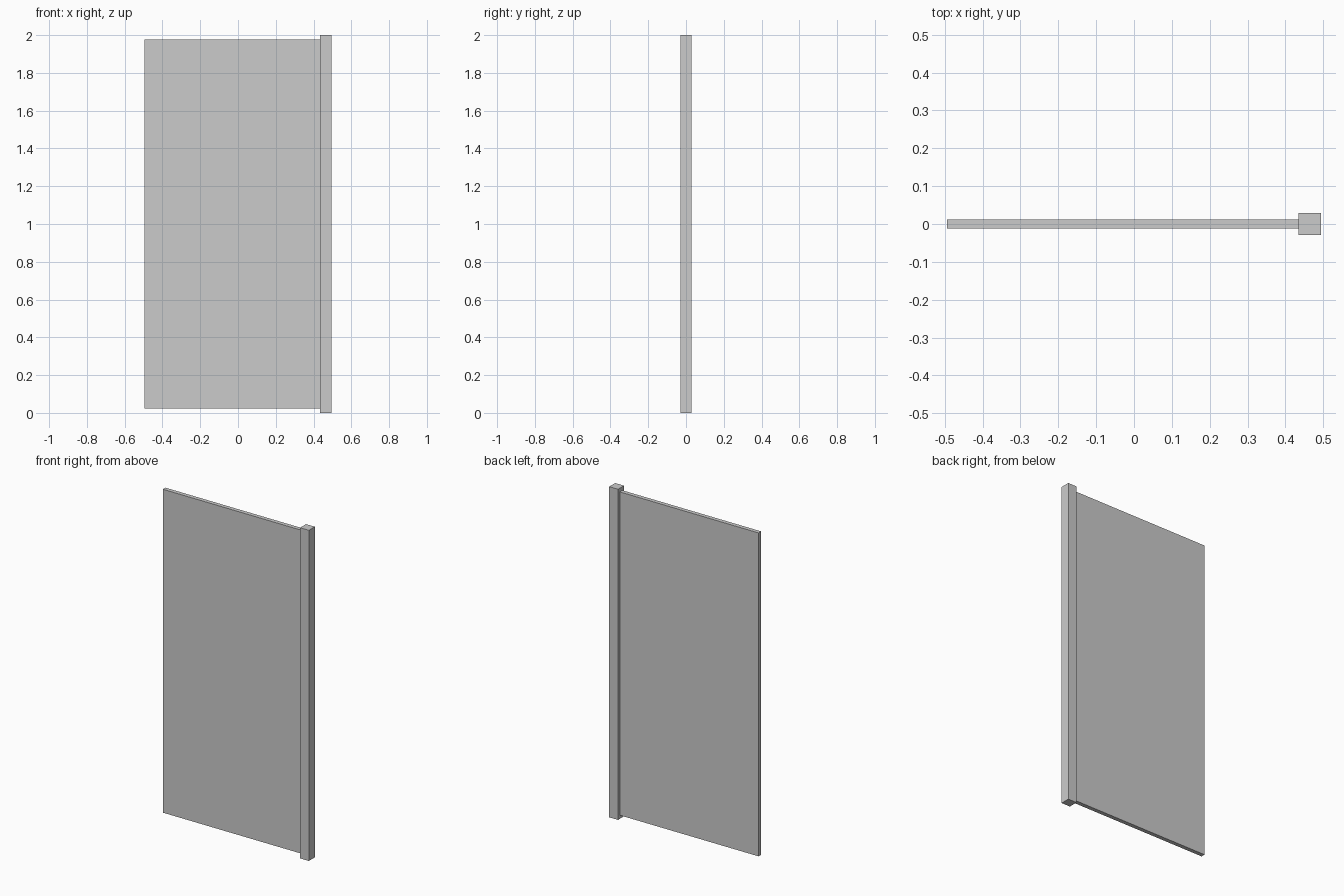
import bpy

if "Cube" in bpy.data.objects:
    bpy.data.objects.remove(bpy.data.objects["Cube"])


def box(name, x0, x1, y0, y1, z0, z1):
    bpy.ops.mesh.primitive_cube_add(
        size=1, location=((x0 + x1) / 2, (y0 + y1) / 2, (z0 + z1) / 2))
    ob = bpy.context.object
    ob.name = name
    ob.scale = (x1 - x0, y1 - y0, z1 - z0)
    bpy.ops.object.transform_apply(location=False, rotation=False, scale=True)
    return ob


# thin flat panel
box("panel", -0.494, 0.434, -0.0125, 0.0125, 0.022, 1.978)
# square upright post at the right edge
box("post", 0.435, 0.494, -0.0285, 0.0285, 0.0, 2.0)
